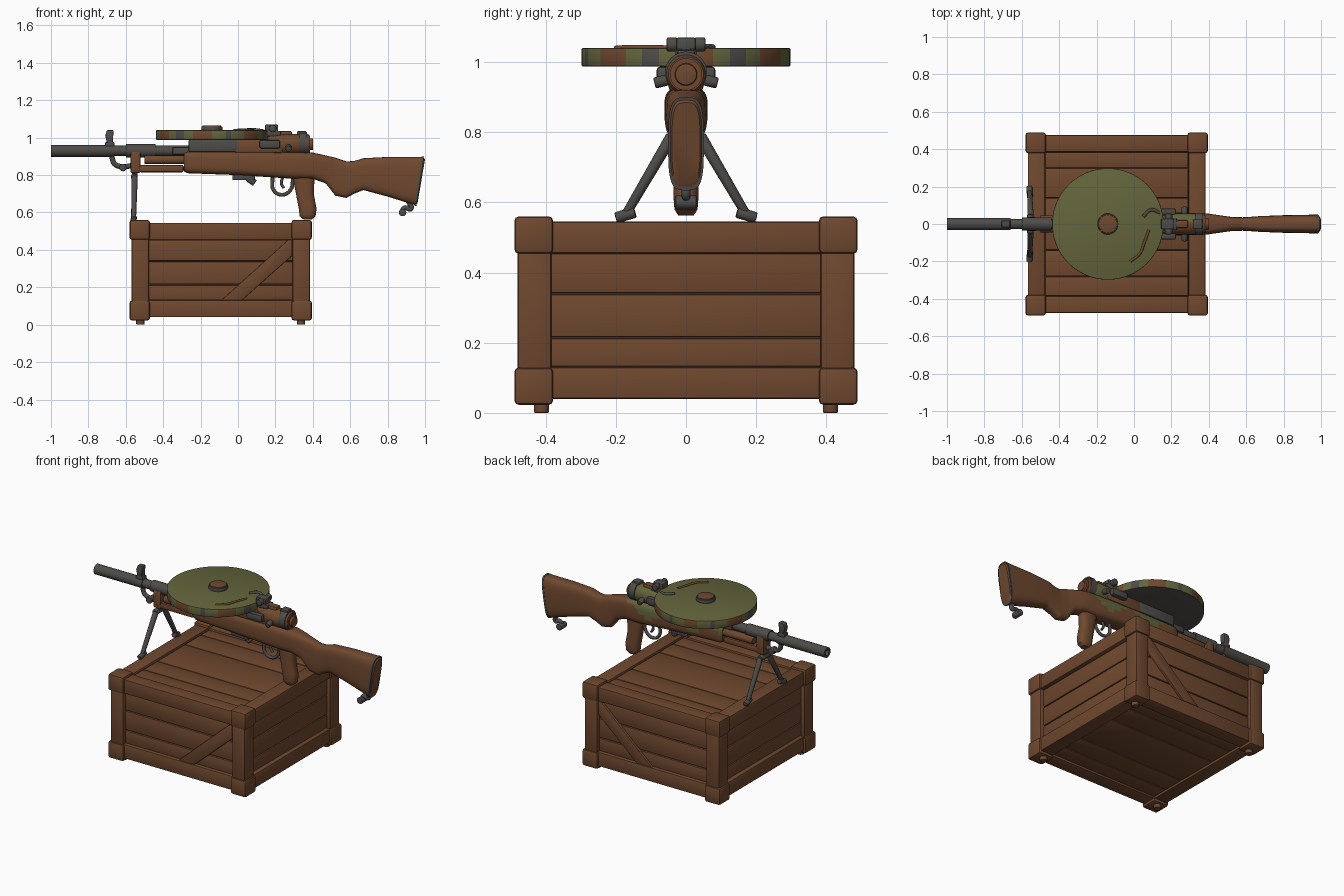
import bpy, bmesh, math
from mathutils import Vector, Matrix

old = bpy.data.objects.get("Cube")
if old:
    bpy.data.objects.remove(old, do_unlink=True)


def material(name, red, green, blue):
    mat = bpy.data.materials.new(name)
    mat.use_nodes = True
    mat.diffuse_color = (red, green, blue, 1)
    shader = next(n for n in mat.node_tree.nodes if n.type == 'BSDF_PRINCIPLED')
    shader.inputs["Base Color"].default_value = (red, green, blue, 1)
    return mat


wood = material("brown wood", .16, .065, .028)
groove = material("dark groove", .05, .024, .013)
metal = material("dark metal", .075, .072, .066)
olive = material("olive green", .125, .13, .045)
meshes = []


def finish(name, bm, *mats):
    bmesh.ops.recalc_face_normals(bm, faces=bm.faces)
    mesh = bpy.data.meshes.new(name)
    bm.to_mesh(mesh)
    bm.free()
    for mat in mats:
        mesh.materials.append(mat)
    obj = bpy.data.objects.new(name, mesh)
    bpy.context.collection.objects.link(obj)
    meshes.append(obj)
    return obj


def round_edges(bm, width):
    if width:
        sharp = [e for e in bm.edges if len(e.link_faces) == 2 and e.calc_face_angle() > .7]
        bmesh.ops.bevel(bm, geom=sharp, offset=width, segments=2, profile=.5, affect='EDGES')


def box(name, centre, size, mat, bevel=.006):
    bm = bmesh.new()
    bmesh.ops.create_cube(bm, size=1)
    bmesh.ops.scale(bm, vec=size, verts=bm.verts)
    bmesh.ops.translate(bm, vec=centre, verts=bm.verts)
    round_edges(bm, bevel)
    return finish(name, bm, mat)


def rod(name, start, end, radius, *mats, tip=None, sides=20, bevel=.004):
    start, end = Vector(start), Vector(end)
    line = end - start
    turn = line.to_track_quat('Z', 'Y').to_matrix().to_4x4()
    bm = bmesh.new()
    bmesh.ops.create_cone(bm, cap_ends=True, segments=sides, radius1=radius,
                          radius2=radius if tip is None else tip, depth=line.length,
                          matrix=Matrix.Translation((start + end) / 2) @ turn)
    round_edges(bm, bevel)
    return finish(name, bm, *mats)


def prism(name, points, near, far, mat, bevel=.004):
    bm = bmesh.new()
    face = bm.faces.new([bm.verts.new((x, near, z)) for x, z in points])
    new = bmesh.ops.extrude_face_region(bm, geom=[face])["geom"]
    bmesh.ops.translate(bm, vec=(0, far - near, 0),
                        verts=[v for v in new if isinstance(v, bmesh.types.BMVert)])
    round_edges(bm, bevel)
    return finish(name, bm, mat)


def loft(name, rows, *mats, power=3.5, steps=1, upright=False, sides=32):
    """Rows are (station, low, high, half width, slant)."""
    rows = [tuple(r) + (0,) * (5 - len(r)) for r in rows]
    dense = [rows[0]]
    for a, b in zip(rows, rows[1:]):
        for i in range(steps):
            t = (i + 1) / steps
            dense.append(tuple(p + (q - p) * t for p, q in zip(a, b)))
    bm = bmesh.new()
    rings = []
    for station, low, high, half, slant in dense:
        ring = []
        for i in range(sides):
            angle = math.tau * i / sides
            c, s = (math.copysign(abs(f(angle)) ** (2 / power), f(angle))
                    for f in (math.cos, math.sin))
            a, b = station + slant * s, (low + high) / 2 + (high - low) / 2 * s
            ring.append(bm.verts.new((b, half * c, a) if upright else (a, half * c, b)))
        rings.append(ring)
    for a, b in zip(rings, rings[1:]):
        for i in range(sides):
            j = (i + 1) % sides
            bm.faces.new((a[i], a[j], b[j], b[i]))
    bm.faces.new(rings[0])
    bm.faces.new(rings[-1])
    return finish(name, bm, *mats)


def lathe(name, height, rows, *mats):
    return loft(name, [(x, height - r, height + r, r) for x, r in rows], *mats, power=2)


def wire(name, points, radius, mat, closed=False):
    curve = bpy.data.curves.new(name, 'CURVE')
    curve.dimensions, curve.bevel_depth, curve.use_fill_caps = '3D', radius, True
    spline = curve.splines.new('BEZIER')
    spline.bezier_points.add(len(points) - 1)
    spline.use_cyclic_u = closed
    for knot, point in zip(spline.bezier_points, points):
        knot.co = point
        knot.handle_left_type = knot.handle_right_type = 'AUTO'
    curve.resolution_u = 6
    curve.materials.append(mat)
    bpy.context.collection.objects.link(bpy.data.objects.new(name, curve))


# Crate: core, corner blocks, posts, rails, side planks, braces
mid = -.0925
box("crate_core", (mid, 0, .292), (.86, .87, .46), groove, 0)
brace = [(-.09, .13), (.02, .13), (.29, .37), (.29, .455), (.27, .455)]
planks = [(.172, .08), (.277, .12), (.398, .112)]
for side in (-1, 1):
    for end in (-1, 1):
        x = mid + end * .43
        box("crate_post", (x, side * .432, .29), (.093, .096, .4), wood, .01)
        rod("crate_foot", (x, side * .412, 0), (x, side * .412, .04), .022, wood)
        for z in (.076, .507):
            box("corner_block", (mid + end * .433, side * .434, z), (.108, .11, .106), wood, .012)
    for z in (.085, .5):
        box("long_rail", (mid + side * .43, 0, z), (.09, .8, .09), wood)
        box("short_rail", (mid, side * .43, z), (.8, .09, .09), wood)
    for z, tall in planks:
        box("side_plank", (mid, side * .445, z), (.79, .026, tall), wood, .004)
        box("end_plank", (mid + side * .439, 0, z), (.026, .79, tall), wood, .004)
    prism("diagonal_brace", brace, side * .45, side * .473, wood)

# Crate lid and floor boards
seams = [-.385, -.28, -.14, .14, .3, .385]
for low, high in zip(seams, seams[1:]):
    for name, z in (("lid_board", .525), ("floor_board", .06)):
        box(name, (mid, (low + high) / 2, z), (.762, high - low - .004, .02), wood, .003)

# Barrel with hollow muzzle, and front sight
lathe("barrel", .93, [(-.96, .018), (-1, .018), (-1, .032), (-.66, .032), (-.66, .027),
                      (-.6, .027), (-.6, .035), (-.44, .035), (-.44, .028), (-.1, .028)], metal)
box("front_sight_base", (-.685, 0, .962), (.05, .04, .03), metal)
prism("front_sight_post", [(-.70, .97), (-.67, .97), (-.665, 1.04), (-.70, 1.04), (-.71, 1.01)],
      -.018, .018, metal)
wire("gas_plug", [(-.675, 0, .90), (-.66, 0, .86), (-.62, 0, .845), (-.57, 0, .85)], .014, metal)
rod("gas_plug_knob", (-.615, -.025, .84), (-.615, .025, .84), .02, metal)

# Bipod
box("bipod_bracket", (-.548, 0, .868), (.055, .075, .115), wood, .01)
rod("bipod_hinge", (-.555, -.05, .79), (-.555, .05, .79), .018, metal)
box("hinge_block", (-.552, 0, .805), (.03, .05, .04), metal)
for side in (-1, 1):
    rod("bipod_leg", (-.553, side * .04, .79), (-.558, side * .172, .565), .017, metal, tip=.013)
    rod("bipod_foot", (-.556, side * .145, .572), (-.56, side * .2, .556), .016, metal)

# Forward guard and magazine bed
box("lower_guard", (-.41, 0, .835), (.24, .07, .04), wood, .01)
for side in (-1, 1):
    rod("guard_tube", (-.5, side * .022, .882), (-.27, side * .022, .882), .024, wood)
box("forward_receiver", (-.24, 0, .93), (.22, .075, .04), metal)
box("magazine_bed", (-.13, 0, .957), (.27, .1, .07), metal, .01)

# Stock with painted patches on one side
stock = loft("stock", [(-.29, .82, .924, .045), (-.27, .81, .928, .057), (0, .8, .928, .062),
                       (.3, .78, .925, .06), (.4, .78, .92, .055), (.47, .755, .905, .045),
                       (.52, .69, .893, .038), (.58, .678, .873, .036), (.62, .7, .875, .038),
                       (.67, .72, .89, .042), (.8, .685, .897, .047), (.965, .64, .898, .05, .02)],
             wood, olive, steps=6)
for face in stock.data.polygons:
    x, y, z = face.center
    if y > .02 and x < .38 and z > .87 + .035 * math.sin(22 * x):
        face.material_index = 1
loft("butt_collar", [(.962, .637, .9, .051, .02), (.974, .634, .9, .051, .02)], metal)
loft("butt_pad", [(.97, .638, .895, .048, .02), (.98, .65, .885, .04, .02)], wood)
wire("sling_swivel", [(.91, 0, .66), (.925, 0, .62), (.89, 0, .625), (.875, 0, .595)], .013, metal)
rod("swivel_pin", (.88, -.03, .6), (.88, .03, .6), .02, metal)

# Grip, trigger and guard
loft("grip", [(.8, .29, .41, .035), (.7, .31, .405, .035), (.62, .325, .42, .036),
              (.58, .33, .415, .033), (.563, .35, .395, .022)], wood, upright=True, power=2.5, steps=3)
wire("trigger_guard", [(.185, 0, .79), (.19, 0, .72), (.235, 0, .695), (.28, 0, .72), (.295, 0, .79)],
     .01, metal)
wire("trigger", [(.24, 0, .79), (.232, 0, .755), (.245, 0, .73)], .008, metal)
box("magazine_catch", (.03, 0, .79), (.12, .05, .035), metal)
rod("catch_lever", (.05, 0, .785), (.09, 0, .757), .018, metal)

# Receiver, rear cap and side levers
box("receiver", (.11, 0, .955), (.26, .1, .075), wood, .012)
rear = lathe("rear_receiver", .965, [(.14, .035), (.17, .05), (.22, .056), (.37, .056), (.38, .05)],
             wood, olive)
for face in rear.data.polygons:
    face.material_index = int(face.center.y > .015 and face.center.x < .37)
lathe("rear_ring", .97, [(.325, .05), (.325, .06), (.37, .06), (.37, .05)], metal)
lathe("rear_cap", .965, [(.36, .046), (.385, .046), (.385, .032), (.4, .03), (.402, .024)], wood)
for side in (-1, 1):
    box("side_lever", (.17, side * .066, .965), (.11, .035, .045), metal, .01)
    rod("lever_knob", (.27, side * .05, .95), (.27, side * .09, .94), .016, metal)

# Rear sight
box("rear_sight_block", (.185, 0, 1.022), (.09, .06, .03), metal)
box("rear_sight_leaf", (.18, 0, 1.05), (.07, .055, .04), metal)
for side in (-1, 1):
    rod("sight_knob", (.185, side * .025, 1.05), (.185, side * .055, 1.05), .02, metal)
box("sight_ramp", (.255, 0, 1.017), (.07, .045, .04), wood, .012)
box("ramp_plate", (.34, 0, 1.025), (.05, .05, .02), metal)

# Pan magazine with patterned rim
drum = rod("pan_magazine", (-.14, 0, .988), (-.14, 0, 1.04), .298, olive, wood, metal, sides=72)
for face in drum.data.polygons:
    if face.normal.z < -.5:
        face.material_index = 2
    elif face.normal.z < .5:
        wave = math.sin(7 * math.atan2(face.center.y, face.center.x + .14) + 1)
        face.material_index = 1 if wave > .35 else 2 if wave < -.9 else 0
rod("magazine_hub", (-.14, 0, 1.03), (-.14, 0, 1.06), .056, metal, sides=32)
rod("hub_cap", (-.14, 0, 1.05), (-.14, 0, 1.066), .05, wood, sides=32)
wire("magazine_latch", [(-.02, -.2, 1.04), (.03, -.16, 1.042), (.055, -.1, 1.042), (.08, -.03, 1.04)],
     .007, wood)
wire("latch_spring", [(.05, .04, 1.042), (.09, .075, 1.042), (.14, .06, 1.035)], .009, metal)

# Smooth shading that keeps sharp edges
bpy.ops.object.select_all(action='DESELECT')
for obj in meshes:
    obj.select_set(True)
bpy.context.view_layer.objects.active = meshes[0]
bpy.ops.object.shade_smooth_by_angle(angle=.7)
bpy.ops.object.select_all(action='DESELECT')
